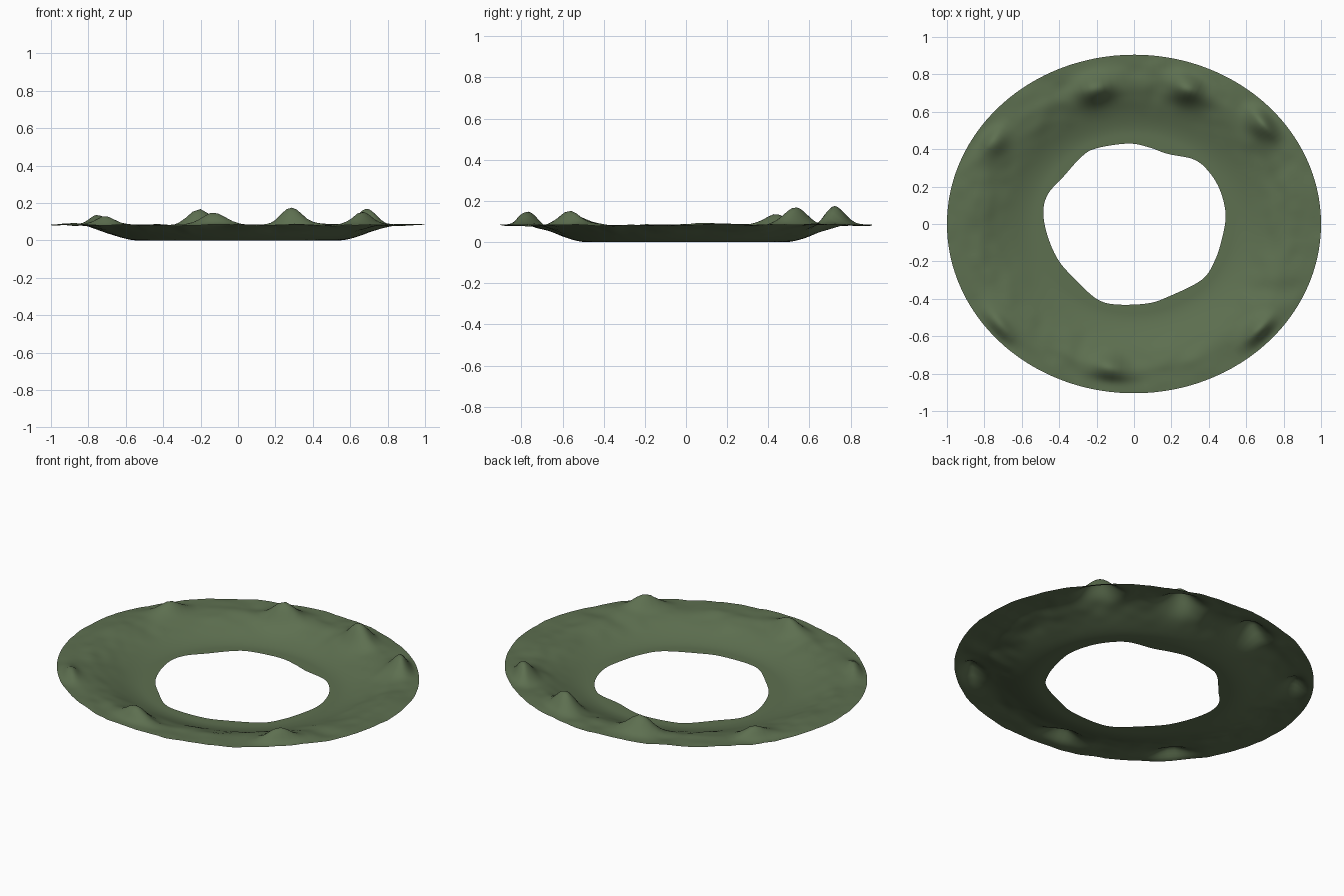
import bpy, bmesh, math
from mathutils import Vector, noise

cube = bpy.data.objects.get("Cube")
if cube:
    bpy.data.objects.remove(cube, do_unlink=True)

RX, RY = 1.0, 0.905      # outer ellipse
STEPS, RINGS = 8, 44     # samples per shoreline span, rings outwards

# Irregular shoreline of the central opening, counter-clockwise
shore = [Vector(p) for p in (
    (.49, .05), (.46, .18), (.40, .28), (.32, .345), (.18, .375), (.08, .41),
    (-.03, .43), (-.2, .405), (-.28, .36), (-.38, .25), (-.46, .16), (-.485, .06),
    (-.46, -.07), (-.40, -.2), (-.3, -.31), (-.2, -.4), (-.1, -.43), (.07, -.425),
    (.18, -.39), (.36, -.3), (.43, -.2), (.47, -.08))]

# Hills: x, y, height, width along the rim, width across it
hills = [
    (-.21, .72, .085, .085, .07), (.28, .72, .095, .085, .07),
    (.70, .54, .085, .09, .075), (-.75, .44, .055, .08, .065),
    (-.74, -.57, .085, .10, .07), (-.13, -.77, .065, .09, .06),
    (.68, -.58, .075, .10, .07),
]


def smoothstep(a, b, t):
    t = min(max((t - a) / (b - a), 0), 1)
    return t * t * (3 - 2 * t)


def catmull(a, b, c, d, t):
    return 0.5 * (2 * b + (c - a) * t + (2 * a - 5 * b + 4 * c - d) * t * t
                  + (3 * b - a - 3 * c + d) * t ** 3)


def height(x, y):
    s = math.hypot(x / RX, y / RY)
    z = 0.083 * smoothstep(.53, .87, s)
    # Hills fade before the flat outer border
    border = 1 - smoothstep(.90, 1.0, s)
    for hx, hy, h, along, across in hills:
        out = Vector((hx, hy)).normalized()
        d = Vector((x - hx, y - hy))
        r, t = d.dot(out), d.x * out.y - d.y * out.x
        z += h * border * math.exp(-(r / across) ** 2 - (t / along) ** 2)
    # Gentle unevenness on the slopes
    rough = smoothstep(.6, .82, s)
    z += rough * (.010 * noise.noise(Vector((x * 5, y * 5, 2)))
                  + .006 * noise.noise(Vector((x * 13, y * 13, 7))))
    return max(z, 0)


# Closed smooth shoreline
count = len(shore)
inner = [catmull(*(shore[(i + k) % count] for k in (-1, 0, 1, 2)), j / STEPS)
         for i in range(count) for j in range(STEPS)]

# Rings of terrain from the shoreline to the outer ellipse
bm = bmesh.new()
columns = []
for p in inner:
    edge = p / math.hypot(p.x / RX, p.y / RY)
    column = []
    for k in range(RINGS + 1):
        q = p.lerp(edge, k / RINGS)
        column.append(bm.verts.new((q.x, q.y, height(q.x, q.y))))
    columns.append(column)
for a, b in zip(columns, columns[1:] + columns[:1]):
    for k in range(RINGS):
        bm.faces.new((a[k], a[k + 1], b[k + 1], b[k]))
for f in bm.faces:
    f.smooth = True
mesh = bpy.data.meshes.new("terrain_ring")
bm.to_mesh(mesh)
bm.free()

# Grass colour
grass = bpy.data.materials.new("olive_green")
grass.use_nodes = True
color = (.11, .16, .08, 1)
grass.diffuse_color = color
bsdf = grass.node_tree.nodes["Principled BSDF"]
bsdf.inputs["Base Color"].default_value = color
bsdf.inputs["Roughness"].default_value = 0.9
mesh.materials.append(grass)

terrain = bpy.data.objects.new("terrain_ring", mesh)
bpy.context.collection.objects.link(terrain)
